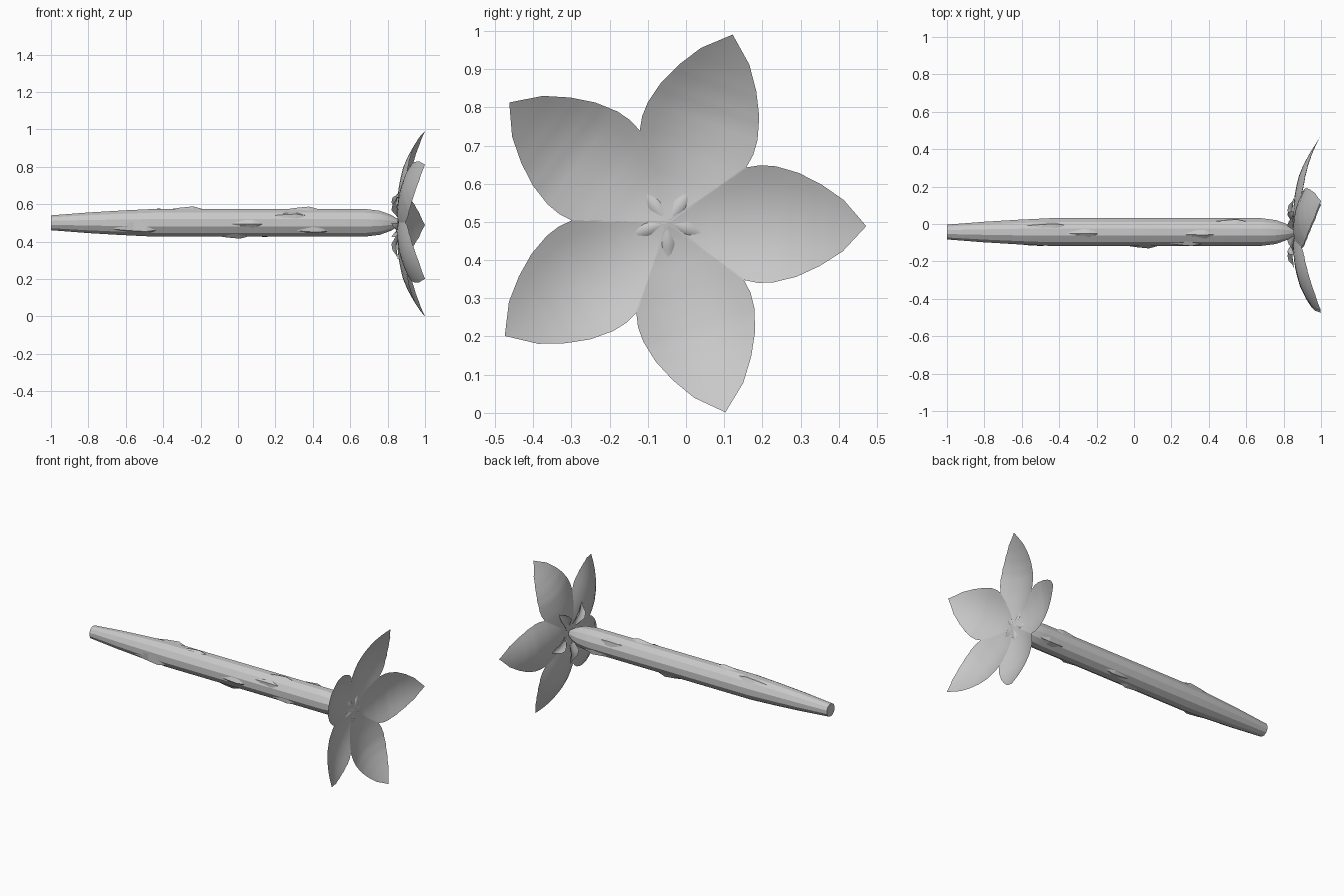
import bpy, math

if "Cube" in bpy.data.objects:
    bpy.data.objects.remove(bpy.data.objects["Cube"])

grey = bpy.data.materials.new("light grey")
grey.diffuse_color = (0.58, 0.58, 0.58, 1)
grey.use_nodes = True
grey.node_tree.nodes["Principled BSDF"].inputs["Base Color"].default_value = grey.diffuse_color


def make(name, verts, faces, smooth=None):
    me = bpy.data.meshes.new(name)
    me.from_pydata(verts, [], faces)
    me.materials.append(grey)
    ob = bpy.data.objects.new(name, me)
    bpy.context.collection.objects.link(ob)
    if smooth:
        bpy.ops.object.select_all(action='DESELECT')
        ob.select_set(True)
        bpy.context.view_layer.objects.active = ob
        bpy.ops.object.shade_smooth_by_angle(angle=math.radians(smooth))
    return ob


def interp(table, t):
    for (a, va), (b, vb) in zip(table, table[1:]):
        if t <= b:
            return va + (vb - va) * (t - a) / (b - a)
    return table[-1][1]


def radial(x, r, side, ang, cy, cz):
    """Point at distance r from the axis along ang, shifted sideways."""
    c, s = math.cos(ang), math.sin(ang)
    return (x, cy + r * c - side * s, cz + r * s + side * c)


def sheet(name, ang, width, depth, r0, r1, rows, cols, cup, cy, cz):
    """Pointed leaf spreading out from the flower centre."""
    v, f = [], []
    for i in range(rows + 1):
        r = r0 + (r1 - r0) * i / rows
        w, x = interp(width, r), interp(depth, r)
        for j in range(cols + 1):
            u = 2 * j / cols - 1
            v.append(radial(x + cup * (u * w) ** 2, r, u * w, ang, cy, cz))
    for i in range(rows):
        for j in range(cols):
            a = i * (cols + 1) + j
            b = a + cols + 1
            f.append((a, b, b + 1, a + 1) if i < rows - 1 else (a, b, a + 1))
    make(name, v, f, 50)


# Stem: twelve-sided lathe along x
SY, SZ, N = -0.043, 0.501, 12
STEM = [(-1, .041), (-.8, .057), (-.62, .068), (-.45, .0765), (.68, .0765),
        (.76, .066), (.82, .043), (.852, .022)]
verts = [radial(x, r, 0, 2 * math.pi * (k + .5) / N, SY, SZ) for x, r in STEM for k in range(N)]
faces = [(i * N + k, (i + 1) * N + k, (i + 1) * N + (k + 1) % N, i * N + (k + 1) % N)
         for i in range(len(STEM) - 1) for k in range(N)]
faces += [tuple(range(N)), tuple(range(len(STEM) * N - 1, (len(STEM) - 1) * N - 1, -1))]
make("stem", verts, faces, 20)

# Low swellings on the stem, with their edges sunk into it
BUDS = [(-.52, 212), (-.45, 60), (-.27, 95), (-.02, 255), (.05, 185),
        (.28, 148), (.35, 100), (.40, 215), (.52, 40), (.62, 320), (.12, 300)]
for n, (x, deg) in enumerate(BUDS):
    ang = math.radians(deg)
    rings = [(-.14, .066, .02), (-.04, .081, .042), (.03, .088, .04), (.11, .066, .02)]
    v, f = [], []
    for dx, r, w in rings:
        v += [radial(x + dx, .058, -w, ang, SY, SZ), radial(x + dx, r, 0, ang, SY, SZ),
              radial(x + dx, .058, w, ang, SY, SZ)]
    for i in range(len(rings) - 1):
        for k in range(2):
            a = i * 3 + k
            f.append((a, a + 3, a + 4, a + 1))
    make(f"stem_bud_{n + 1}", v, f)

# Petals: cupped sheets that curl forward to a point
CY, CZ = -0.048, 0.499
WIDTH = [(0, .004), (.1, .073), (.2, .147), (.24, .154), (.28, .152), (.34, .136),
         (.40, .107), (.46, .067), (.52, 0)]
DEPTH = [(0, .862), (.05, .853), (.1, .851), (.15, .854), (.2, .859), (.25, .868), (.3, .88),
         (.36, .904), (.42, .936), (.47, .967), (.52, 1.0)]
for p in range(5):
    sheet(f"petal_{p + 1}", math.radians(72 * p - 1.1), WIDTH, DEPTH, 0, .52, 26, 8, 1.6, CY, CZ)

# Sepals: slim leaves behind the petals whose ridges show at the flower centre
S_WIDTH = [(.02, .002), (.06, .022), (.11, .036), (.15, .031), (.2, 0)]
S_DEPTH = [(.02, .861), (.055, .861), (.088, .853), (.13, .847), (.2, .856)]
for p in range(5):
    sheet(f"sepal_{p + 1}", math.radians(54 + 72 * p), S_WIDTH, S_DEPTH, .02, .2, 14, 6, -22, CY, CZ)
